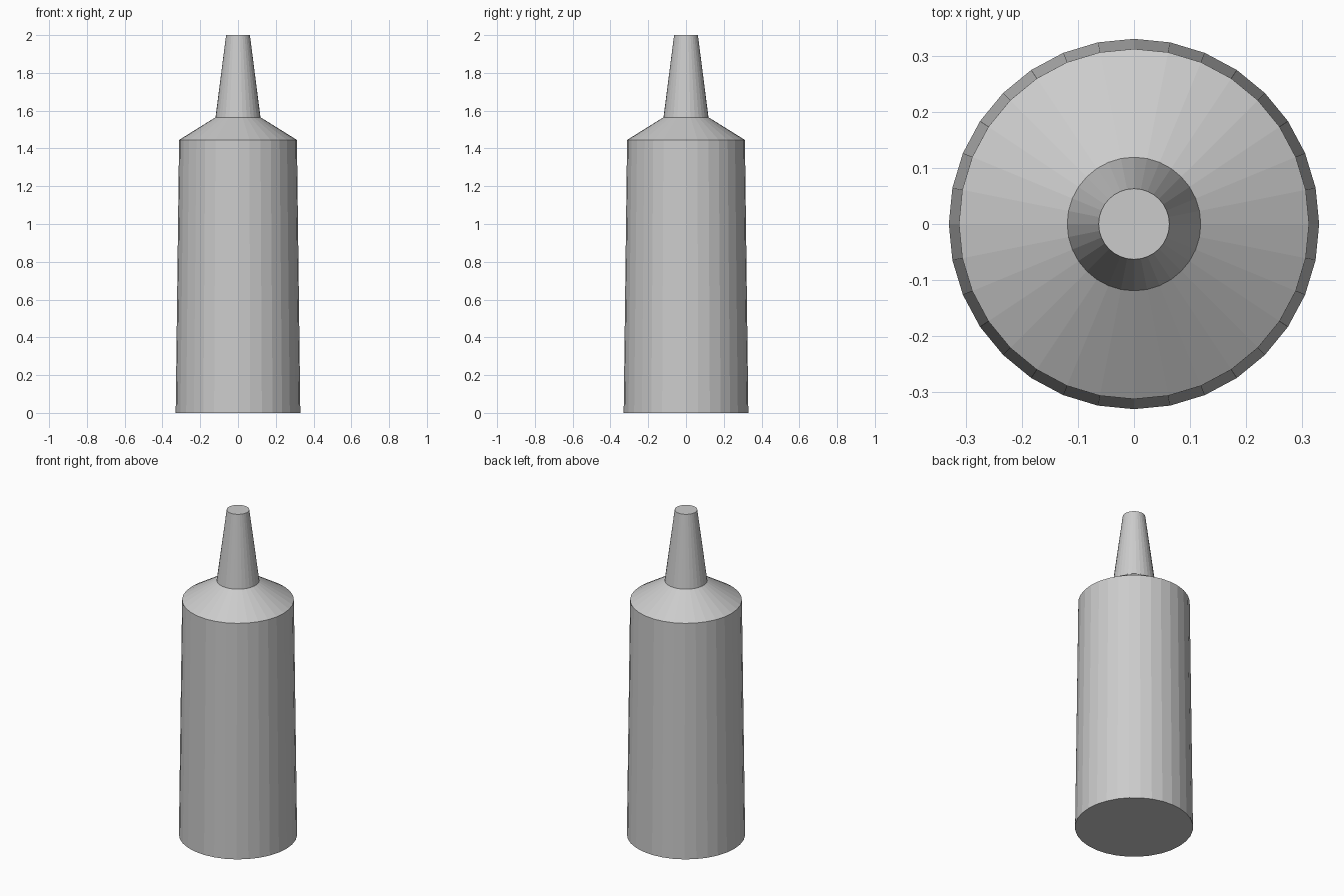
import bpy
import bmesh
import math

SIDES = 32

cube = bpy.data.objects.get("Cube")
if cube:
    bpy.data.objects.remove(cube, do_unlink=True)

# Plain grey plastic
grey = bpy.data.materials.new("grey_plastic")
grey.use_nodes = True
colour = (0.6, 0.6, 0.6, 1.0)
grey.diffuse_color = colour
grey.node_tree.nodes["Principled BSDF"].inputs["Base Color"].default_value = colour


def turned_part(name, profile, cap_bottom=False, cap_top=False):
    """Build a faceted round part from (radius, height) rings."""
    bm = bmesh.new()
    rings = []
    for radius, z in profile:
        angles = [math.tau * i / SIDES for i in range(SIDES)]
        rings.append([bm.verts.new((radius * math.cos(a), radius * math.sin(a), z))
                      for a in angles])
    for low, high in zip(rings, rings[1:]):
        for i in range(SIDES):
            j = (i + 1) % SIDES
            bm.faces.new((low[i], low[j], high[j], high[i]))
    if cap_bottom:
        bm.faces.new(rings[0][::-1])
    if cap_top:
        bm.faces.new(rings[-1])
    mesh = bpy.data.meshes.new(name)
    bm.to_mesh(mesh)
    bm.free()
    mesh.materials.append(grey)
    obj = bpy.data.objects.new(name, mesh)
    bpy.context.collection.objects.link(obj)
    return obj


# Tapered bottle with sloping shoulder, then the narrow nozzle
turned_part("bottle_body", [(0.33, 0), (0.312, 1.445), (0.119, 1.565)], cap_bottom=True)
turned_part("nozzle", [(0.119, 1.565), (0.063, 2.0)], cap_top=True)
